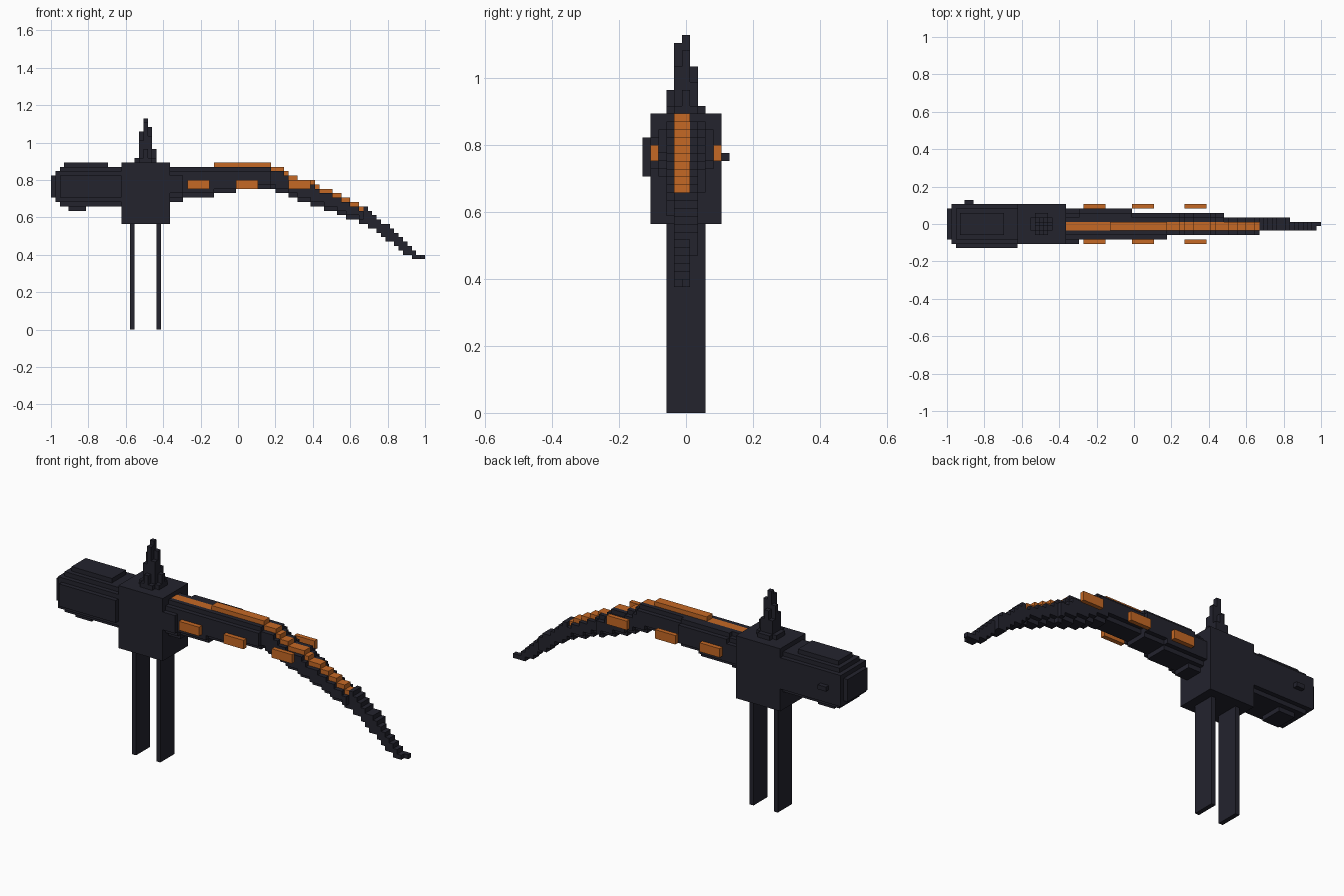
import bpy, bmesh
from mathutils import Vector

if "Cube" in bpy.data.objects:
    bpy.data.objects.remove(bpy.data.objects["Cube"], do_unlink=True)

V = 2 / 85                        # size of one block
ORIGIN = Vector((-1, -5.5 * V, 0))


def material(name, rgb):
    m = bpy.data.materials.new(name)
    m.use_nodes = True
    m.diffuse_color = (*rgb, 1)
    m.node_tree.nodes["Principled BSDF"].inputs["Base Color"].default_value = (*rgb, 1)
    return m


DARK = material("dark slate", (0.017, 0.017, 0.027))
ORANGE = material("burnt orange", (0.56, 0.14, 0.018))


def finish(name, bm, mats):
    bmesh.ops.recalc_face_normals(bm, faces=bm.faces)
    mesh = bpy.data.meshes.new(name)
    bm.to_mesh(mesh)
    bm.free()
    for m in mats:
        mesh.materials.append(m)
    ob = bpy.data.objects.new(name, mesh)
    bpy.context.collection.objects.link(ob)
    return ob


def box(name, lo, hi, mat):
    """Cuboid between two block corners."""
    lo, hi = Vector(lo), Vector(hi)
    bm = bmesh.new()
    bmesh.ops.create_cube(bm, size=1)
    for v in bm.verts:
        v.co = ORIGIN + V * ((lo + hi) / 2 + v.co * (hi - lo))
    return finish(name, bm, [mat])


def blocks(name, cells, mats):
    """Outer skin of a set of blocks; cells maps (i, j, k) to a material index."""
    bm = bmesh.new()
    made = {}

    def corner(p):
        key = tuple(p)
        if key not in made:
            made[key] = bm.verts.new(ORIGIN + V * Vector(key))
        return made[key]

    for cell, index in cells.items():
        for axis in range(3):
            a, b = (axis + 1) % 3, (axis + 2) % 3
            for side in (0, 1):
                near = list(cell)
                near[axis] += 2 * side - 1
                if tuple(near) in cells:
                    continue
                quad = []
                for da, db in ((0, 0), (1, 0), (1, 1), (0, 1)):
                    p = list(cell)
                    p[axis] += side
                    p[a] += da
                    p[b] += db
                    quad.append(corner(p))
                if not side:
                    quad.reverse()
                bm.faces.new(quad).material_index = index
    mesh = bpy.data.meshes.new(name)
    bm.to_mesh(mesh)
    bm.free()
    for m in mats:
        mesh.materials.append(m)
    ob = bpy.data.objects.new(name, mesh)
    bpy.context.collection.objects.link(ob)
    return ob


def along(points, x):
    """Height of a polyline at x."""
    for (x0, y0), (x1, y1) in zip(points, points[1:]):
        if x <= x1:
            return round(y0 + (y1 - y0) * (x - x0) / (x1 - x0))
    return points[-1][1]


def step(steps, x):
    """Value of the first step whose end lies beyond x."""
    return next(value for end, value in steps if x < end)


# Central hub and the two flat legs
box("hub", (16, 1, 24), (27, 10, 38), DARK)
for name, i in (("right_leg", 18), ("left_leg", 24)):
    box(name, (i, 3, 0), (i + 1, 8, 24), DARK)

# Rounded counterweight
head = {}
for i in range(16):
    up = step(((1, 2), (2, 3), (3, 4), (13, 5), (16, 4)), i)
    down = step(((1, 2), (2, 3), (4, 4), (8, 5), (16, 4)), i)
    wide = step(((1, 3), (2, 4), (16, 5)), i)
    for dj in range(-wide, min(wide, 4) + 1):
        for dk in range(-down, up + 1):
            if dj * dj + dk * dk <= 29:
                head[i, 5 + dj, 32 + dk] = 0
for i in (4, 5):
    head[i, 10, 32] = 0
blocks("counterweight", head, [DARK])

# Stepped spire on the hub
spire = {}
for i, hx in enumerate((39, 45, 48, 46, 41)):
    for j, hy in enumerate((41, 47, 48, 44, 39)):
        off = abs(i - 2) * abs(j - 2)
        if off < 4:
            for k in range(38, max(39, min(hx, hy) - 2 * off)):
                spire[19 + i, 3 + j, k] = 0
blocks("spire", spire, [DARK])

# Curved blade with an oval section and a coloured ridge
TOP = ((27, 37), (36, 37), (37, 38), (49, 38), (50, 37), (52, 37), (54, 35), (58, 34),
       (64, 31), (69, 29), (72, 27), (74, 25), (78, 22), (83, 17), (84, 17))
BOTTOM = ((27, 29), (45, 32), (49, 32), (71, 24), (82, 16), (84, 16))
blade = {}
for i in range(27, 85):
    top, low = along(TOP, i), along(BOTTOM, i)
    j0 = step(((30, 1), (50, 2), (71, 3), (84, 4), (85, 5)), i)
    j1 = step(((42, 9), (63, 8), (78, 7), (85, 6)), i)
    ridge = 37 <= i < 50
    body = top - 1 if ridge else top
    cj, ck = (j0 + j1) / 2, (low + body) / 2
    rj, rk = (j1 - j0) / 2, (body - low) / 2
    for j in range(j0, j1):
        for k in range(low, body):
            oval = ((j + 0.5 - cj) / rj) ** 2 + ((k + 0.5 - ck) / rk) ** 2
            if oval <= 1.12 or j in (4, 5):
                blade[i, j, k] = 0
    if i < 71:
        for j in (4, 5):
            blade[i, j, top - 1] = 1
            if i >= 53:
                blade[i, j, top - 2] = 1
blocks("blade", blade, [DARK, ORANGE])

# Side plates in mirrored pairs
for n, i in enumerate((31, 42, 54), 1):
    for side, j in (("front", 1), ("back", 9)):
        box(f"{side}_plate_{n}", (i, j, 32), (i + 5, j + 1, 34), ORANGE)
